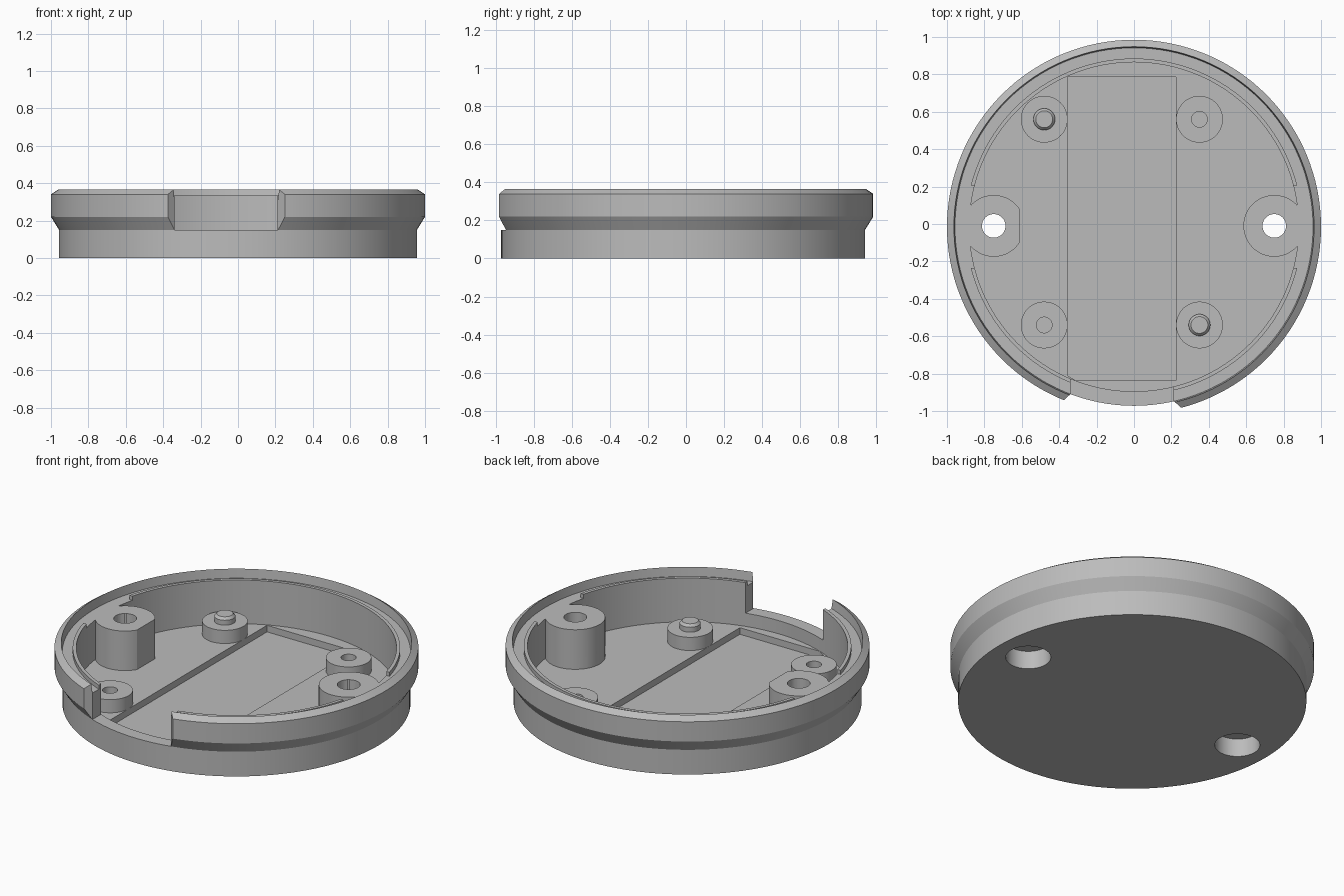
import bpy
import bmesh
from math import cos, sin, pi, radians

cube = bpy.data.objects.get("Cube")
if cube:
    bpy.data.objects.remove(cube, do_unlink=True)

CY = -0.015      # centre of the round shell in y
FLOOR = 0.07
LEDGE = 0.31
POST_TOP = 0.15

grey = bpy.data.materials.new("plain grey")
grey.use_nodes = True
GREY = (0.5, 0.5, 0.5, 1)
grey.diffuse_color = GREY
grey.node_tree.nodes["Principled BSDF"].inputs["Base Color"].default_value = GREY


def make(name, bm):
    bmesh.ops.recalc_face_normals(bm, faces=bm.faces)
    mesh = bpy.data.meshes.new(name)
    bm.to_mesh(mesh)
    bm.free()
    mesh.materials.append(grey)
    ob = bpy.data.objects.new(name, mesh)
    bpy.context.collection.objects.link(ob)
    return ob


def lathe(name, profile, x=0, y=CY, steps=48):
    """Revolve an (r, z) profile whose ends lie on the axis."""
    bm = bmesh.new()
    verts = [bm.verts.new((r, 0, z)) for r, z in profile]
    edges = [bm.edges.new(pair) for pair in zip(verts, verts[1:])]
    bmesh.ops.spin(bm, geom=verts + edges, cent=(0, 0, 0), axis=(0, 0, 1),
                   angle=2 * pi, steps=steps, use_duplicate=False)
    bmesh.ops.remove_doubles(bm, verts=bm.verts, dist=1e-5)
    bmesh.ops.translate(bm, verts=bm.verts, vec=(x, y, 0))
    return make(name, bm)


def cylinder(name, x, y, r, z0, z1):
    return lathe(name, [(0, z0), (r, z0), (r, z1), (0, z1)], x, y)


def prism(name, outline, z0, z1):
    bm = bmesh.new()
    face = bm.faces.new([bm.verts.new((x, y, z0)) for x, y in outline])
    top = bmesh.ops.extrude_face_region(bm, geom=[face])["geom"]
    bmesh.ops.translate(bm, vec=(0, 0, z1 - z0),
                        verts=[v for v in top if isinstance(v, bmesh.types.BMVert)])
    return make(name, bm)


def box(name, x0, x1, y0, y1, z0, z1):
    return prism(name, [(x0, y0), (x1, y0), (x1, y1), (x0, y1)], z0, z1)


def combine(target, tool, operation):
    mod = target.modifiers.new(operation.lower(), "BOOLEAN")
    mod.operation = operation
    mod.solver = "EXACT"
    mod.object = tool
    bpy.context.view_layer.objects.active = target
    bpy.ops.object.modifier_apply(modifier=mod.name)
    bpy.data.objects.remove(tool, do_unlink=True)


# Round shell: stepped outer wall, chamfered rim, ledge and thin raised lip
shell = lathe("round_housing", [
    (0, 0), (0.957, 0), (0.957, 0.15), (1, 0.22), (1, 0.34), (0.963, 0.365),
    (0.957, LEDGE), (0.9, LEDGE), (0.9, 0.335), (0.88, 0.335),
    (0.88, FLOOR), (0, FLOOR)], steps=128)

# Lip gaps beside the screw bosses
combine(shell, box("lip_gap", -0.93, 0.93, CY - 0.22, CY + 0.22, LEDGE, 0.36), "DIFFERENCE")

# Front opening with flared outer corners
combine(shell, prism("front_opening", [
    (-0.34, -0.7), (0.21, -0.7), (0.21, -0.943), (0.31, -1.04),
    (-0.48, -1.04), (-0.34, -0.91)], 0.15, 0.5), "DIFFERENCE")

# Shallow rectangular floor recess
combine(shell, prism("floor_recess", [
    (-0.355, -0.81), (-0.31, -0.838), (0.225, -0.838),
    (0.225, 0.785), (-0.355, 0.785)], 0.03, 0.1), "DIFFERENCE")

# Two tall screw bosses, the one on -x with a flat inner side
for x in (-0.75, 0.75):
    boss = cylinder("screw_boss", x, -0.01, 0.165, 0.05, LEDGE)
    if x < 0:
        combine(boss, box("boss_flat", -0.61, -0.4, -0.3, 0.3, 0, 0.5), "DIFFERENCE")
    combine(shell, boss, "UNION")

# Stepped screw holes through the bosses
for x in (-0.75, 0.75):
    combine(shell, lathe("screw_hole", [
        (0, -0.1), (0.124, -0.1), (0.124, 0.11), (0.063, 0.11),
        (0.063, 0.5), (0, 0.5)], x, -0.01), "DIFFERENCE")

# Four short posts: one diagonal carries pins, the other has sockets
for x in (-0.48, 0.35):
    for y in (-0.54, 0.56):
        has_pin = (x < 0) == (y > 0)
        if has_pin:
            profile = [(0, 0.05), (0.125, 0.05), (0.125, POST_TOP), (0.058, POST_TOP),
                       (0.058, 0.18), (0.045, 0.195), (0, 0.195)]
        else:
            profile = [(0, 0.05), (0.125, 0.05), (0.125, POST_TOP), (0.042, POST_TOP),
                       (0.042, FLOOR), (0, FLOOR)]
        combine(shell, lathe("post", profile, x, y), "UNION")

# Smooth curved walls, crisp edges
bpy.ops.object.select_all(action="DESELECT")
shell.select_set(True)
bpy.context.view_layer.objects.active = shell
bpy.ops.object.shade_smooth_by_angle(angle=radians(20))
